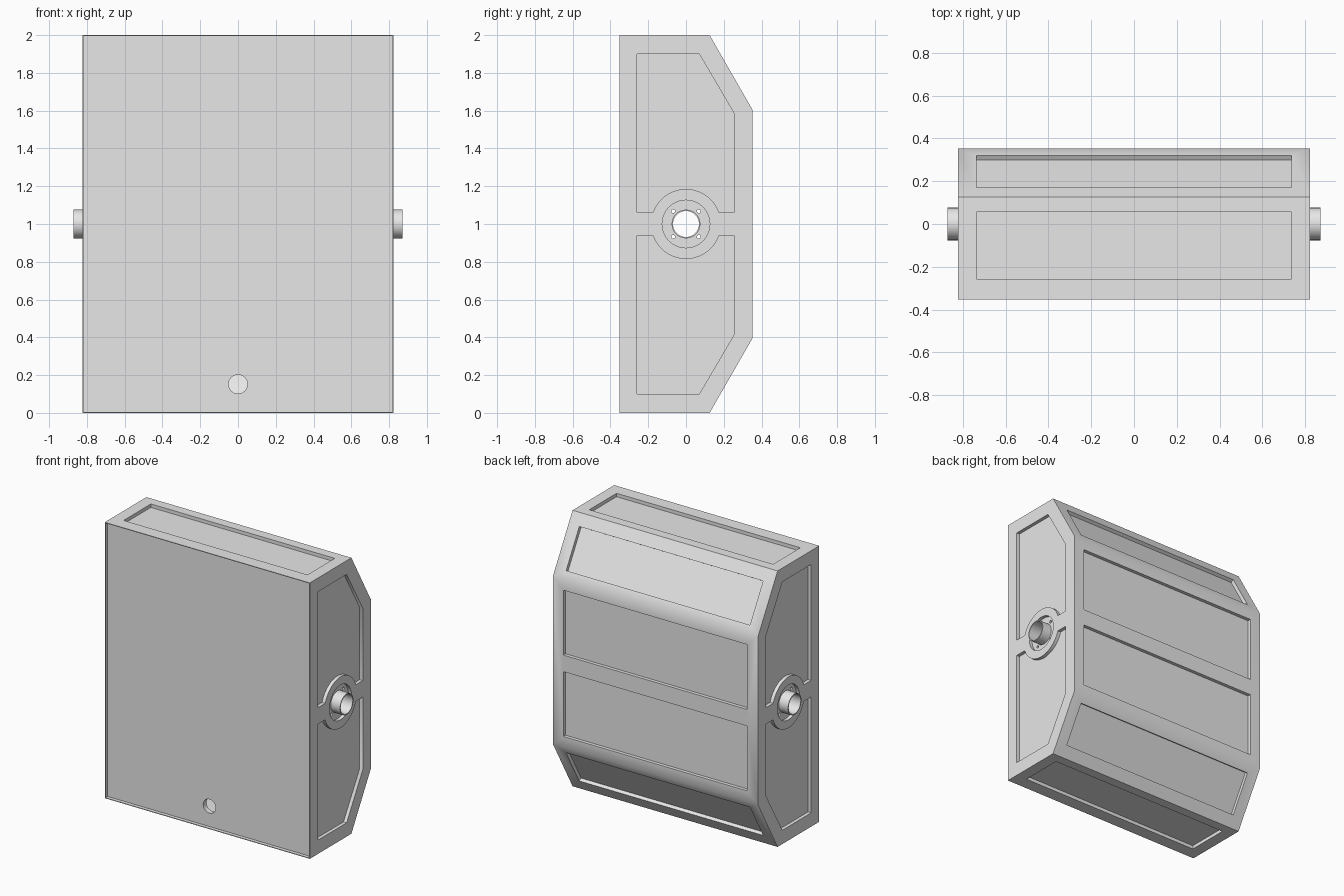
import bpy, bmesh, math
from mathutils import Vector

if "Cube" in bpy.data.objects:
    bpy.data.objects.remove(bpy.data.objects["Cube"], do_unlink=True)

grey = bpy.data.materials.new("light grey")
grey.use_nodes = True
grey.diffuse_color = (0.8, 0.8, 0.8, 1)
grey.node_tree.nodes["Principled BSDF"].inputs["Base Color"].default_value = (0.8, 0.8, 0.8, 1)

HALF_X, HALF_Y, TOP = 0.822, 0.352, 2.0
DEPTH, OUT = 0.025, 0.02          # pocket depth, cutter overshoot
MID = TOP / 2


def prism(bm, profile, x0, x1):
    """Extrude a closed (y, z) profile from x0 to x1."""
    a = [bm.verts.new((x0, y, z)) for y, z in profile]
    b = [bm.verts.new((x1, y, z)) for y, z in profile]
    faces = [bm.faces.new(a), bm.faces.new(b[::-1])]
    for i in range(len(a)):
        j = (i + 1) % len(a)
        faces.append(bm.faces.new((a[j], a[i], b[i], b[j])))
    bmesh.ops.recalc_face_normals(bm, faces=faces)
    return a + b


def rect(y0, z0, y1, z1):
    return [(y0, z0), (y1, z0), (y1, z1), (y0, z1)]


def circle(y, z, r, n=64):
    return [(y + r * math.cos(math.tau * i / n), z + r * math.sin(math.tau * i / n))
            for i in range(n)]


def flip(profile):
    return [(y, TOP - z) for y, z in profile]


def make(name, bm):
    mesh = bpy.data.meshes.new(name)
    bm.to_mesh(mesh)
    bm.free()
    ob = bpy.data.objects.new(name, mesh)
    bpy.context.collection.objects.link(ob)
    mesh.materials.append(grey)
    return ob


def select(ob):
    bpy.ops.object.select_all(action='DESELECT')
    ob.select_set(True)
    bpy.context.view_layer.objects.active = ob


def cut(ob, cutter):
    cutter.hide_render = True
    mod = ob.modifiers.new("cut", 'BOOLEAN')
    mod.operation, mod.solver, mod.object = 'DIFFERENCE', 'EXACT', cutter
    select(ob)
    bpy.ops.object.modifier_apply(modifier=mod.name)
    bpy.data.objects.remove(cutter, do_unlink=True)


# Main case with two sloped rear corners
bm = bmesh.new()
prism(bm, [(-HALF_Y, 0), (0.125, 0), (HALF_Y, 0.395), (HALF_Y, TOP - 0.395),
           (0.125, TOP), (-HALF_Y, TOP)], -HALF_X, HALF_X)
case = make("case", bm)

# Hollow interior
bm = bmesh.new()
prism(bm, [(-0.29, 0.06), (0.09, 0.06), (0.29, 0.41), (0.29, TOP - 0.41),
           (0.09, TOP - 0.06), (-0.29, TOP - 0.06)], -0.745, 0.745)
cut(case, make("cavity_cutter", bm))

# Shallow pockets on every face
bm = bmesh.new()
px = 0.737
rim = 0.005
prism(bm, rect(-HALF_Y - OUT, rim, -HALF_Y + DEPTH, TOP - rim), rim - HALF_X, HALF_X - rim)

corner = Vector((0.125, TOP))
along = (Vector((HALF_Y, TOP - 0.395)) - corner).normalized()
normal = Vector((-along.y, along.x))
slope = [tuple(corner + along * s + normal * h)
         for s, h in ((0.09, OUT), (0.392, OUT), (0.392, -DEPTH), (0.09, -DEPTH))]

arc_start = math.asin(0.06 / 0.185)
arc = [math.pi - arc_start - (math.pi - 2 * arc_start) * i / 32 for i in range(33)]
side = ([(-0.26, MID + 0.06)]
        + [(0.185 * math.cos(t), MID + 0.185 * math.sin(t)) for t in arc]
        + [(0.255, MID + 0.06), (0.255, 1.585), (0.07, 1.9), (-0.26, 1.9)])

for mirror in (lambda p: p, flip):
    prism(bm, mirror(rect(-0.257, TOP - DEPTH, 0.055, TOP + OUT)), -px, px)
    prism(bm, mirror(slope), -px, px)
    prism(bm, mirror(rect(HALF_Y - DEPTH, 1.06, HALF_Y + OUT, 1.53)), -px, px)
    for s in (-1, 1):
        prism(bm, mirror(side), s * (HALF_X - DEPTH), s * (HALF_X + OUT))
for s in (-1, 1):
    prism(bm, circle(0, MID, 0.126), s * (HALF_X - DEPTH), s * (HALF_X + OUT))
cut(case, make("pocket_cutter", bm))

# Axle bore, bolt holes and front port
bm = bmesh.new()
prism(bm, circle(0, MID, 0.073), -1, 1)
for sy in (-1, 1):
    for sz in (-1, 1):
        prism(bm, circle(sy * 0.068, MID + sz * 0.068, 0.01, 16), -1, 1)
port = prism(bm, circle(0, 0, 0.05, 48), -0.5, -0.2)
for v in port:
    v.co = (v.co.y, v.co.x, v.co.z + 0.152)
bmesh.ops.recalc_face_normals(bm, faces=bm.faces)
cut(case, make("bore_cutter", bm))

# Stub tubes on both sides
parts = [case]
for s, name in ((1, "left_tube"), (-1, "right_tube")):
    bm = bmesh.new()
    loops = []
    for x, r in ((0.745, 0.076), (0.872, 0.076), (0.872, 0.069), (0.745, 0.069)):
        loops.append([bm.verts.new((s * x, y, z)) for y, z in circle(0, MID, r)])
    for k in range(4):
        a, b = loops[k], loops[(k + 1) % 4]
        for i in range(len(a)):
            j = (i + 1) % len(a)
            bm.faces.new((a[i], a[j], b[j], b[i]))
    bmesh.ops.recalc_face_normals(bm, faces=bm.faces)
    parts.append(make(name, bm))

for ob in parts:
    select(ob)
    bpy.ops.object.shade_smooth_by_angle(angle=math.radians(32))
